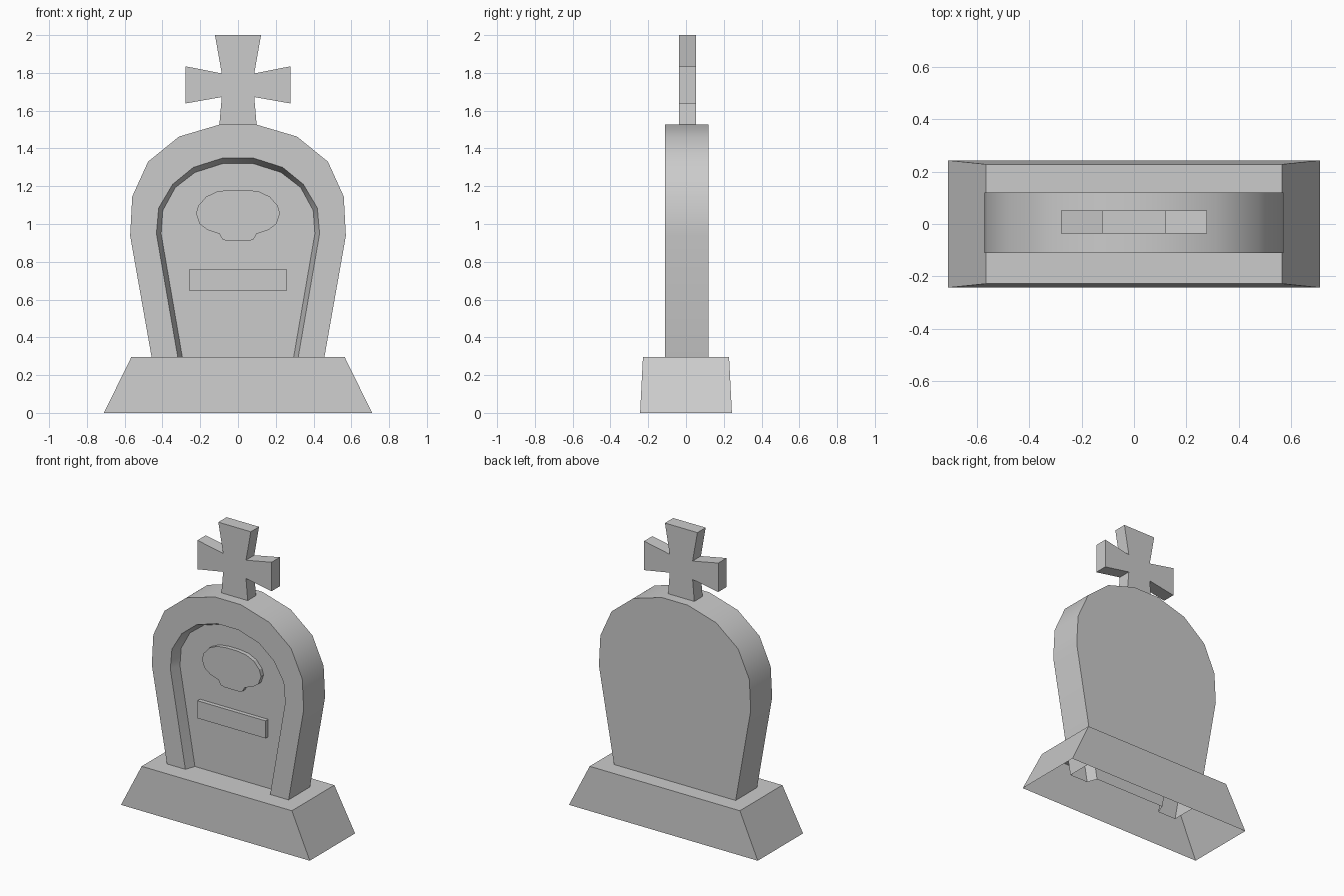
import bpy
import bmesh

cube = bpy.data.objects.get("Cube")
if cube:
    bpy.data.objects.remove(cube, do_unlink=True)

# Single stone colour
stone = bpy.data.materials.new("grey stone")
stone.use_nodes = True
colour = (0.6, 0.6, 0.6, 1.0)
stone.diffuse_color = colour
bsdf = next(n for n in stone.node_tree.nodes if n.type == "BSDF_PRINCIPLED")
bsdf.inputs["Base Color"].default_value = colour


def finish(name, bm, smooth=False):
    bmesh.ops.recalc_face_normals(bm, faces=bm.faces[:])
    mesh = bpy.data.meshes.new(name)
    bm.to_mesh(mesh)
    bm.free()
    mesh.materials.append(stone)
    obj = bpy.data.objects.new(name, mesh)
    bpy.context.collection.objects.link(obj)
    if smooth:
        bpy.ops.object.select_all(action="DESELECT")
        obj.select_set(True)
        bpy.context.view_layer.objects.active = obj
        bpy.ops.object.shade_smooth_by_angle(angle=0.53)
    return obj


def mirrored(half):
    """Full outline from its +x half, listed from top to bottom."""
    return [(-x, z) for x, z in reversed(half)] + list(half)


def ring(bm, outline, y):
    return [bm.verts.new((x, y, z)) for x, z in outline]


def bridge(bm, a, b, closed):
    n = len(a)
    for i in range(n if closed else n - 1):
        j = (i + 1) % n
        bm.faces.new((a[i], a[j], b[j], b[i]))


def prism(name, outline, front, back):
    bm = bmesh.new()
    a, b = ring(bm, outline, front), ring(bm, outline, back)
    bridge(bm, a, b, True)
    bm.faces.new(a)
    bm.faces.new(b)
    return finish(name, bm)


# Plinth: tapered shell, open underneath
bm = bmesh.new()
corners = ((-1, -1), (1, -1), (1, 1), (-1, 1))
low = [bm.verts.new((sx * 0.71, sy * 0.243, 0)) for sx, sy in corners]
high = [bm.verts.new((sx * 0.565, sy * 0.228, 0.295)) for sx, sy in corners]
bridge(bm, low, high, True)
bm.faces.new(high)
finish("plinth", bm)

# Headstone: arched shell with a sloped recess, its open foot sunk in the plinth
arch = mirrored([(0.098, 1.526), (0.312, 1.463), (0.476, 1.33),
                 (0.56, 1.145), (0.571, 0.938), (0.43, 0.14)])
recess_rim = mirrored([(0.082, 1.349), (0.236, 1.3), (0.346, 1.21),
                       (0.42, 1.085), (0.432, 0.949), (0.292, 0.14)])
recess_floor = mirrored([(0.08, 1.32), (0.228, 1.273), (0.332, 1.193),
                         (0.398, 1.072), (0.407, 0.949), (0.268, 0.14)])
bm = bmesh.new()
rings = [ring(bm, arch, 0.12), ring(bm, arch, -0.11),
         ring(bm, recess_rim, -0.11), ring(bm, recess_floor, -0.042)]
for a, b in zip(rings, rings[1:]):
    bridge(bm, a, b, False)
bm.faces.new(rings[0])
bm.faces.new(rings[-1])
finish("headstone", bm, smooth=True)

# Raised emblem and blank plaque on the recessed panel
emblem = mirrored([(0.04, 1.181), (0.11, 1.172), (0.168, 1.145), (0.21, 1.097),
                   (0.222, 1.055), (0.203, 1.0), (0.16, 0.968),
                   (0.098, 0.948), (0.082, 0.917), (0.05, 0.909)])
prism("emblem", emblem, -0.07, -0.03)
prism("plaque", mirrored([(0.256, 0.763), (0.256, 0.644)]), -0.07, -0.03)

# Flared cross on top
cross = mirrored([(0.122, 2.0), (0.086, 1.797), (0.279, 1.835), (0.279, 1.638),
                  (0.086, 1.672), (0.1, 1.51)])
prism("cross", cross, -0.037, 0.052)
